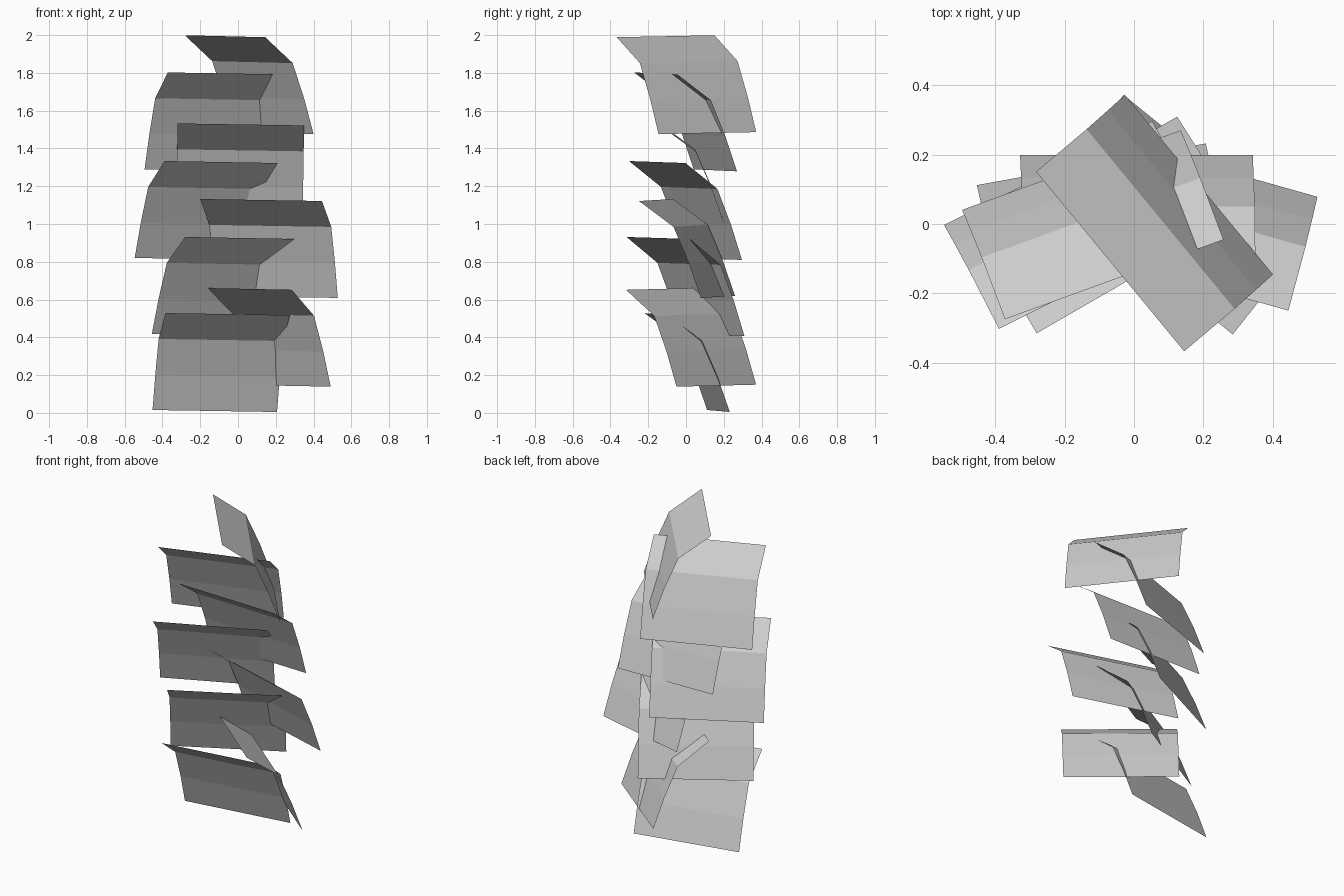
import bpy
from math import radians

if "Cube" in bpy.data.objects:
    bpy.data.objects.remove(bpy.data.objects["Cube"])

# Shared bent cross-section: (depth, drop) from the front lip down to the rear hem
PROFILE = [(-0.17, 0.0), (0.02, -0.137), (0.102, -0.327), (0.168, -0.513)]
WIDTH = 0.67

# Each sheet: centre x, centre y, top height, turn about z in degrees
SHEETS = [
    (-0.085, 0.008, 0.523, 10.3),
    (0.131, 0.025, 0.657, -39),
    (-0.075, 0.000, 0.926, 30),
    (0.168, 0.005, 1.127, -15.7),
    (-0.165, 0.000, 1.328, 26.5),
    (0.015, 0.030, 1.527, 0),
    (-0.115, 0.000, 1.797, 20),
    (0.0625, 0.000, 1.994, -50.5),
]

# One folded sheet mesh, two points per profile row
verts = [(sx * WIDTH / 2, y, z) for y, z in PROFILE for sx in (-1, 1)]
faces = [(2 * i, 2 * i + 2, 2 * i + 3, 2 * i + 1) for i in range(len(PROFILE) - 1)]
mesh = bpy.data.meshes.new("bent_sheet")
mesh.from_pydata(verts, [], faces)

# Stack of turned sheets, each with a very slight sideways tilt
for i, (x, y, z, turn) in enumerate(SHEETS, 1):
    sheet = bpy.data.objects.new(f"bent_sheet_{i}", mesh)
    sheet.location = (x, y, z)
    sheet.rotation_euler = (0, radians(0.9), radians(turn))
    bpy.context.collection.objects.link(sheet)
